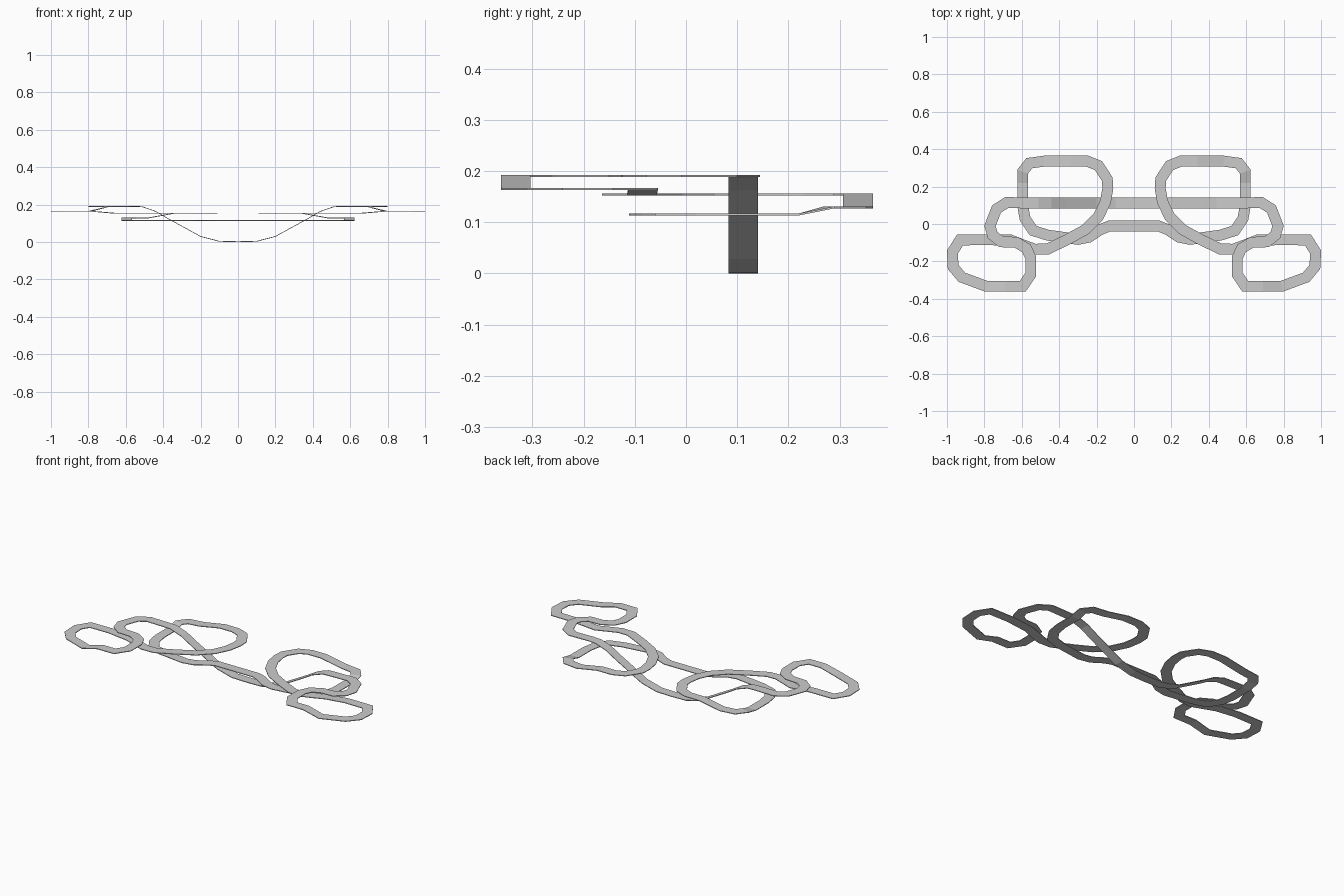
import bpy, bmesh
from mathutils import Vector

if "Cube" in bpy.data.objects:
    bpy.data.objects.remove(bpy.data.objects["Cube"])

WIDTH, THICK = 0.058, 0.004

# Centre line of the right half, as (x, y) runs sharing one height
dip = [(0, 0), (.1, .002), (.2, .028), (.3, .083), (.37, .121), (.44, .162), (.51, .186), (.56, .188)]
runs = [
    (.188, [(.68, .115), (.735, .08), (.77, -.01), (.756, -.06), (.71, -.095), (.63, -.098),
            (.575, -.13), (.552, -.18), (.552, -.27), (.595, -.333), (.69, -.333)]),
    (.163, [(.79, -.333), (.92, -.285), (.967, -.23), (.971, -.15), (.93, -.085), (.79, -.084)]),
    (.152, [(.66, -.086), (.58, -.117), (.53, -.135), (.46, -.133), (.36, -.085), (.26, -.03),
            (.19, .04), (.152, .12), (.14, .19), (.143, .24), (.19, .312), (.25, .336), (.34, .336)]),
    (.127, [(.48, .336), (.56, .325), (.595, .28)]),
    (.113, [(.595, .22), (.595, .1), (.583, .03), (.54, -.035), (.46, -.06), (.3, -.082),
            (.24, -.07), (.18, -.03), (.13, -.01), (0, -.01)]),
]
half = [Vector((x, .112, z)) for x, z in dip]
half += [Vector((x, y, z)) for z, pts in runs for x, y in pts]

# Mirror the half to close the loop
path = half + [Vector((-p.x, p.y, p.z)) for p in reversed(half[1:-1])]
n = len(path)

# Sweep a flat rectangular section along the path with mitred corners
bm = bmesh.new()
rings = []
for i, p in enumerate(path):
    a = (p - path[i - 1]).xy.normalized()
    b = (path[(i + 1) % n] - p).xy.normalized()
    t = (a + b).normalized()
    off = Vector((-t.y, t.x, 0)) * (WIDTH / 2 / max(t.dot(a), .5))
    up = Vector((0, 0, THICK))
    rings.append([bm.verts.new(c) for c in (p - off, p + off, p + off + up, p - off + up)])
for i in range(n):
    r, s = rings[i], rings[(i + 1) % n]
    for k in range(4):
        m = (k + 1) % 4
        bm.faces.new((r[k], r[m], s[m], s[k]))
bmesh.ops.recalc_face_normals(bm, faces=bm.faces)

me = bpy.data.meshes.new("track_ribbon")
bm.to_mesh(me)
bm.free()
bpy.context.collection.objects.link(bpy.data.objects.new("track_ribbon", me))
